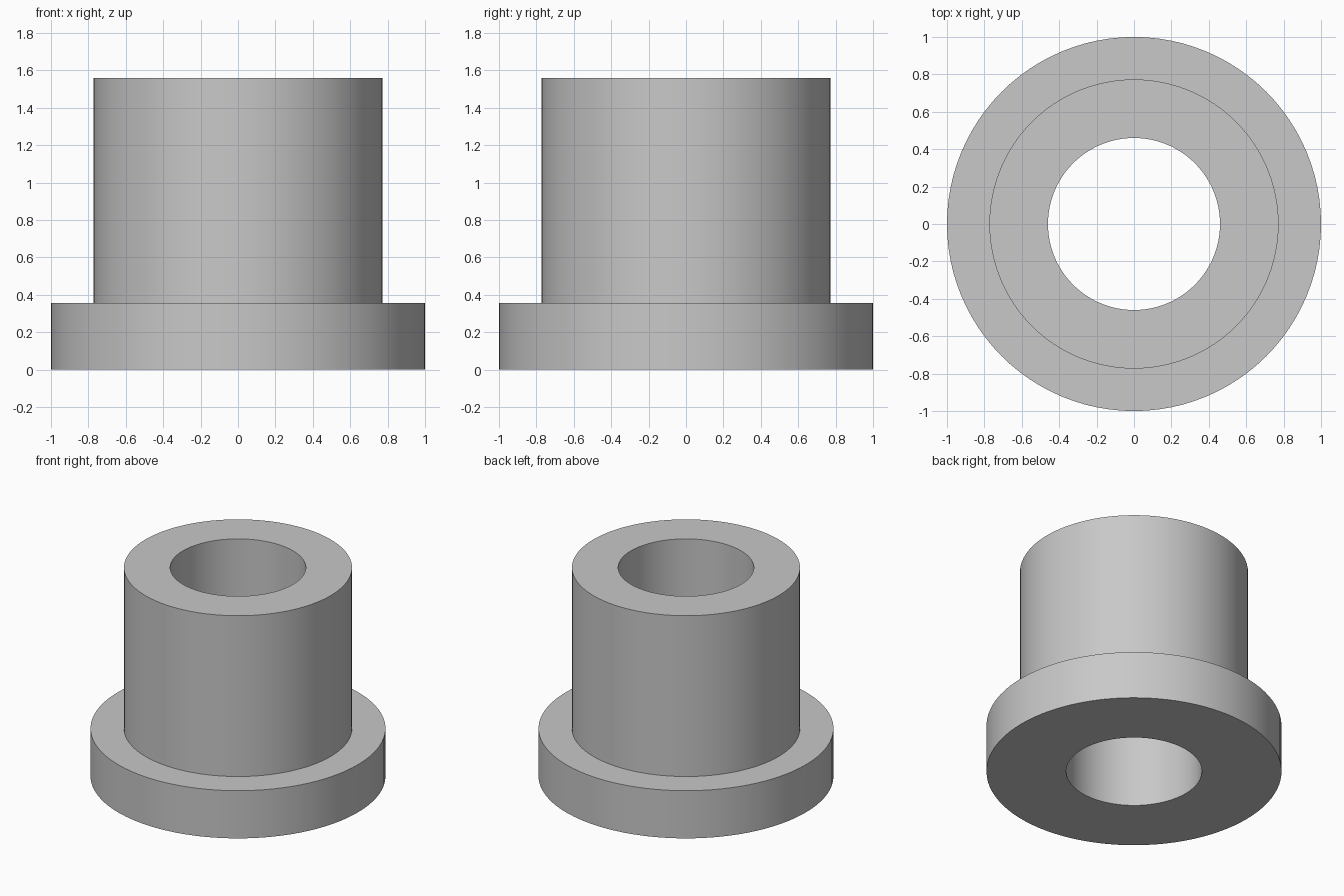
import bpy
import bmesh
from math import cos, sin, tau, radians

default_cube = bpy.data.objects.get("Cube")
if default_cube:
    bpy.data.objects.remove(default_cube, do_unlink=True)

SEGMENTS = 96
BORE, SLEEVE, FLANGE = 0.46, 0.773, 1.0
FLANGE_TOP, SLEEVE_TOP = 0.357, 1.56


def make_material(name, color):
    mat = bpy.data.materials.new(name)
    mat.use_nodes = True
    mat.diffuse_color = color
    mat.node_tree.nodes["Principled BSDF"].inputs["Base Color"].default_value = color
    return mat


def lathe(name, profile, mat):
    """Revolve a closed (radius, height) profile around z."""
    bm = bmesh.new()
    rings = []
    for i in range(SEGMENTS):
        a = tau * i / SEGMENTS
        rings.append([bm.verts.new((r * cos(a), r * sin(a), z)) for r, z in profile])
    count = len(profile)
    for i, ring in enumerate(rings):
        after = rings[(i + 1) % SEGMENTS]
        for j in range(count):
            k = (j + 1) % count
            bm.faces.new((ring[j], after[j], after[k], ring[k]))
    bmesh.ops.recalc_face_normals(bm, faces=bm.faces)
    mesh = bpy.data.meshes.new(name)
    bm.to_mesh(mesh)
    bm.free()
    mesh.materials.append(mat)
    obj = bpy.data.objects.new(name, mesh)
    bpy.context.collection.objects.link(obj)
    bpy.ops.object.select_all(action="DESELECT")
    obj.select_set(True)
    bpy.context.view_layer.objects.active = obj
    bpy.ops.object.shade_smooth_by_angle(angle=radians(30))
    return obj


# Flanged sleeve with a straight through bore
grey = make_material("plain grey", (0.58, 0.58, 0.58, 1.0))
lathe("flanged_bushing", [
    (BORE, 0), (FLANGE, 0), (FLANGE, FLANGE_TOP),
    (SLEEVE, FLANGE_TOP), (SLEEVE, SLEEVE_TOP), (BORE, SLEEVE_TOP),
], grey)
